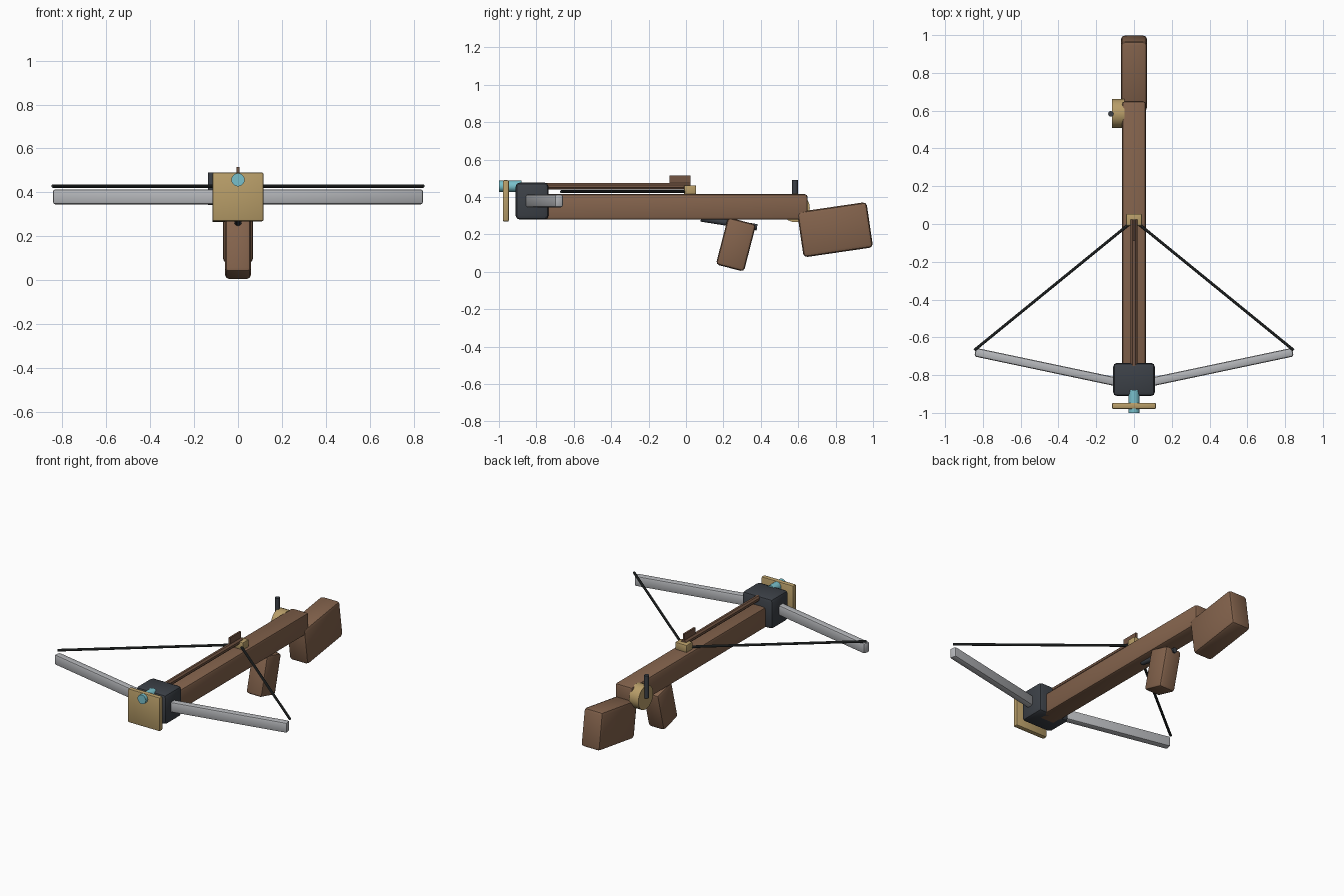
import bpy, bmesh
from math import radians
from mathutils import Vector, Matrix

cube = bpy.data.objects.get("Cube")
if cube:
    bpy.data.objects.remove(cube, do_unlink=True)


def material(name, rgb):
    m = bpy.data.materials.new(name)
    m.use_nodes = True
    m.diffuse_color = (*rgb, 1)
    m.node_tree.nodes["Principled BSDF"].inputs["Base Color"].default_value = (*rgb, 1)
    return m


wood = material("brown wood", (0.23, 0.125, 0.073))
dark_wood = material("dark brown wood", (0.17, 0.09, 0.055))
brass = material("tan brass", (0.48, 0.34, 0.14))
iron = material("dark iron", (0.045, 0.052, 0.063))
steel = material("light steel", (0.46, 0.47, 0.49))
teal = material("pale teal", (0.19, 0.53, 0.6))
cord = material("dark cord", (0.032, 0.037, 0.037))


def finish(bm, name, mat):
    mesh = bpy.data.meshes.new(name)
    bm.to_mesh(mesh)
    bm.free()
    mesh.materials.append(mat)
    obj = bpy.data.objects.new(name, mesh)
    bpy.context.collection.objects.link(obj)
    bpy.ops.object.select_all(action="DESELECT")
    obj.select_set(True)
    bpy.context.view_layer.objects.active = obj
    bpy.ops.object.shade_smooth_by_angle(angle=radians(35))
    return obj


def box(name, mat, centre, size, bevel=0.01, tilt=0, axis="X"):
    """Bevelled box, tilted in degrees about one axis through its centre."""
    bm = bmesh.new()
    bmesh.ops.create_cube(bm, size=1, matrix=Matrix.Diagonal((*size, 1)))
    if bevel:
        bmesh.ops.bevel(bm, geom=bm.edges[:], offset=bevel, segments=2,
                        profile=0.5, affect="EDGES")
    bm.transform(Matrix.Translation(centre) @ Matrix.Rotation(radians(tilt), 4, axis))
    return finish(bm, name, mat)


def rod(name, mat, start, end, radius, sides=20, spin=0):
    """Capped cylinder between two points."""
    start, end = Vector(start), Vector(end)
    line = end - start
    bm = bmesh.new()
    bmesh.ops.create_cone(bm, cap_ends=True, segments=sides, radius1=radius,
                          radius2=radius, depth=line.length)
    turn = line.to_track_quat("Z", "Y").to_matrix().to_4x4()
    bm.transform(Matrix.Translation((start + end) / 2) @ turn
                 @ Matrix.Rotation(radians(spin), 4, "Z"))
    return finish(bm, name, mat)


# Wooden body, shoulder stock and grip
box("main_stock", wood, (0, -0.085, 0.347), (0.125, 1.47, 0.136), 0.015)
box("shoulder_stock", wood, (0, 0.797, 0.225), (0.138, 0.375, 0.245), 0.02, 8.3)
box("grip", wood, (0, 0.267, 0.146), (0.117, 0.155, 0.26), 0.018, -14.5)

# Trigger bar running through the grip
rod("trigger_bar", iron, (0, 0.08, 0.285), (0, 0.38, 0.238), 0.017, 12)

# Front housing, face plate and sight tube
box("front_housing", iron, (0, -0.823, 0.378), (0.222, 0.176, 0.198), 0.022)
box("front_plate", brass, (0, -0.963, 0.379), (0.234, 0.033, 0.222), 0.008)
rod("front_tube", teal, (0, -1, 0.457), (0, -0.88, 0.457), 0.03)

# Bow limbs and string, one pair per side
for side, x in (("left", 1), ("right", -1)):
    box(f"{side}_limb", steel, (x * 0.43, -0.765, 0.379), (0.84, 0.046, 0.068),
        0.011, x * 11.9, "Z")
    rod(f"{side}_string", cord, (x * 0.845, -0.668, 0.428), (x * 0.025, 0.0, 0.428),
        0.008, 10)

# String catch with the loaded bolt and its fin
box("string_catch", brass, (0, 0.022, 0.437), (0.085, 0.064, 0.05), 0.006)
rod("bolt_shaft", dark_wood, (0, -0.8, 0.457), (0, 0.025, 0.457), 0.019, 8, 22.5)
box("bolt_fin", dark_wood, (0, -0.033, 0.483), (0.012, 0.112, 0.064), 0)

# Winding wheel and its handle
rod("crank_wheel", brass, (-0.05, 0.585, 0.342), (-0.117, 0.585, 0.342), 0.077, 24)
rod("crank_handle", iron, (-0.122, 0.583, 0.342), (-0.122, 0.583, 0.491), 0.015, 12)
